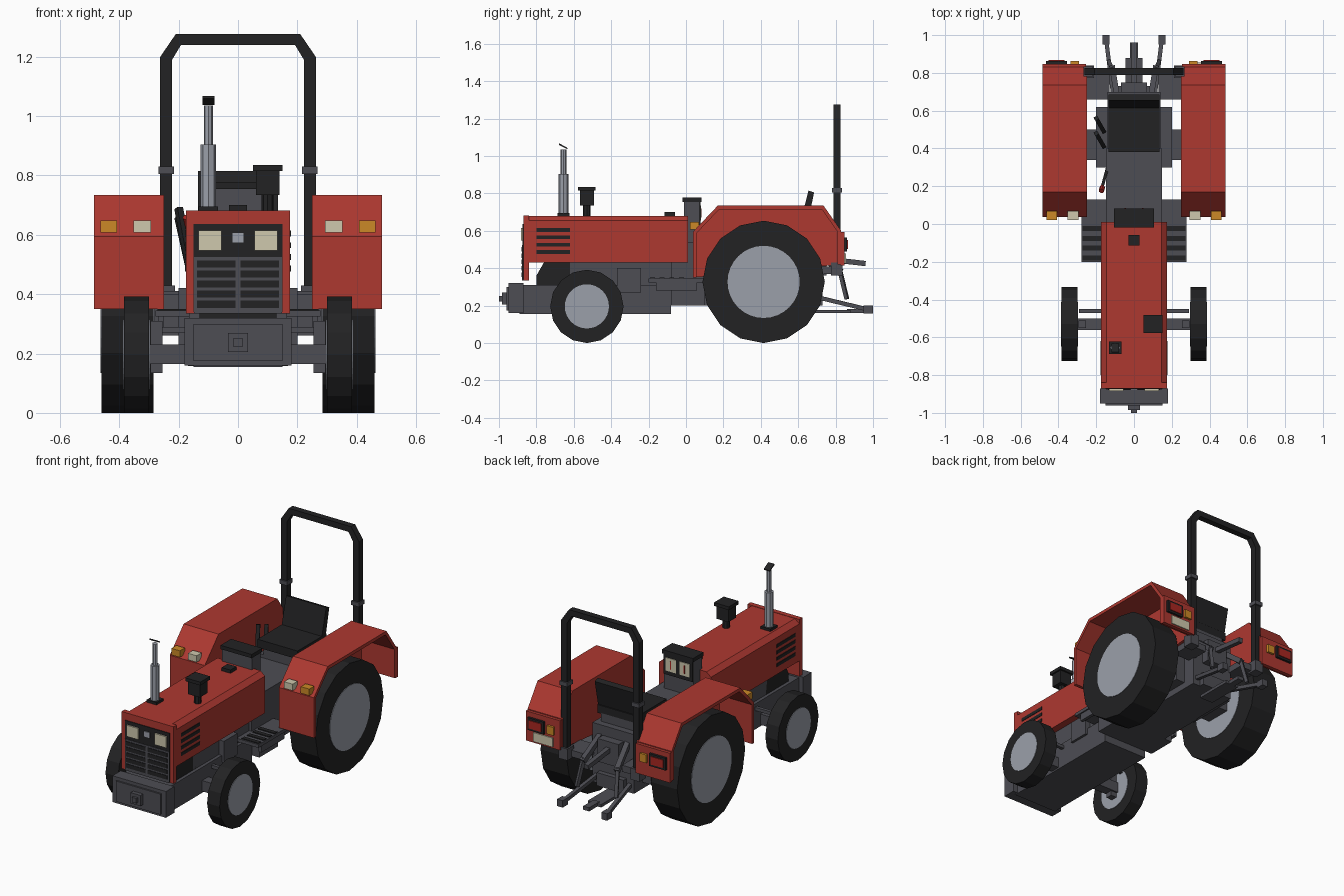
import bpy, bmesh, math
from mathutils import Vector

cube = bpy.data.objects.get("Cube")
if cube:
    bpy.data.objects.remove(cube)


def material(name, *rgb):
    m = bpy.data.materials.new(name)
    m.use_nodes = True
    m.diffuse_color = (*rgb, 1)
    m.node_tree.nodes["Principled BSDF"].inputs["Base Color"].default_value = (*rgb, 1)
    return m


RED = material("body red", .42, .04, .03)
GREY = material("chassis dark grey", .075, .075, .088)
BLACK = material("rubber black", .016, .016, .017)
SILVER = material("wheel silver", .33, .35, .4)
CREAM = material("lamp cream", .62, .58, .42)
ORANGE = material("indicator orange", .6, .25, .02)
LENS = material("tail lens red", .4, .02, .015)


def finish(name, bm, mat, mirror=False):
    bmesh.ops.recalc_face_normals(bm, faces=bm.faces)
    for side in ((1, -1) if mirror else (1,)):
        label = name if not mirror else name + ("_left" if side > 0 else "_right")
        me = bpy.data.meshes.new(label)
        if side < 0:
            bmesh.ops.scale(bm, vec=(-1, 1, 1), verts=bm.verts)
            bmesh.ops.reverse_faces(bm, faces=bm.faces)
        bm.to_mesh(me)
        me.materials.append(mat)
        bpy.context.collection.objects.link(bpy.data.objects.new(label, me))
    bm.free()


def prism(name, mat, points, place, a, b, mirror=False):
    """Extrude a closed outline from depth a to depth b; place maps (u, v, depth) to xyz."""
    bm = bmesh.new()
    face = bm.faces.new([bm.verts.new(place(u, v, a)) for u, v in points])
    new = bmesh.ops.extrude_face_region(bm, geom=[face])["geom"]
    shift = Vector(place(0, 0, b)) - Vector(place(0, 0, a))
    bmesh.ops.translate(bm, vec=shift, verts=[g for g in new if isinstance(g, bmesh.types.BMVert)])
    finish(name, bm, mat, mirror)


def side_on(u, v, d):
    return (d, u, v)


def front_on(u, v, d):
    return (u, d, v)


def box(name, mat, x, y, z, mirror=False):
    prism(name, mat, [(x[0], z[0]), (x[1], z[0]), (x[1], z[1]), (x[0], z[1])],
          front_on, y[0], y[1], mirror)


def rod(name, mat, a, b, r, r2=None, sides=4, mirror=False):
    """Bar between two points; four sides give a square bar of half width r."""
    a, b = Vector(a), Vector(b)
    k = math.sqrt(2) if sides == 4 else 1
    bm = bmesh.new()
    bmesh.ops.create_cone(bm, cap_ends=True, segments=sides, radius1=r * k,
                          radius2=(r2 or r) * k, depth=(b - a).length)
    if sides == 4:
        bmesh.ops.rotate(bm, matrix=Vector((1, 0)).to_3d().rotation_difference(
            Vector((1, 1, 0))).to_matrix(), verts=bm.verts)
    d = b - a
    turn = d.to_track_quat("Z", "Y").to_matrix()
    bmesh.ops.rotate(bm, matrix=turn, verts=bm.verts)
    bmesh.ops.translate(bm, vec=(a + b) / 2, verts=bm.verts)
    finish(name, bm, mat, mirror)


# Wheels: faceted tyres with silver discs
def wheel(name, y, radius, hub, x0, x1):
    rod(name + "_tyre", BLACK, (x0, y, radius), (x1, y, radius), radius, sides=16, mirror=True)
    rod(name + "_hub", SILVER, (x0 - .003, y, radius), (x1 + .003, y, radius), hub,
        sides=32, mirror=True)


wheel("rear_wheel", .415, .327, .193, .285, .46)
wheel("front_wheel", -.53, .196, .118, .3, .384)

# Chassis, engine and gearbox
box("front_chassis", GREY, (-.15, .15), (-.89, -.08), (.155, .31))
box("engine", GREY, (-.13, .13), (-.62, .02), (.28, .44))
box("engine_side_box", GREY, (.12, .165), (-.37, -.24), (.27, .4), True)
box("gearbox", GREY, (-.147, .147), (-.08, .4), (.2, .54))
box("rear_housing", GREY, (-.14, .14), (.4, .7), (.2, .56))
box("axle_center", GREY, (-.2, .2), (.3, .62), (.24, .42))
box("rear_axle", GREY, (-.29, .29), (.34, .5), (.26, .4))
prism("radiator_support", BLACK, [(-.8, .36), (-.76, .43), (-.6, .43), (-.58, .3), (-.8, .3)],
      side_on, -.13, .13)

# Front weight and tow block
box("front_weight", GREY, (-.18, .18), (-.95, -.87), (.16, .32))
box("weight_plate", GREY, (-.15, .15), (-.96, -.94), (.175, .3))
box("tow_block", GREY, (-.033, .033), (-.985, -.95), (.205, .27))
box("tow_pin", GREY, (-.015, .015), (-1, -.98), (.222, .252))

# Front axle and steering
box("front_axle", GREY, (-.3, .3), (-.56, -.5), (.165, .23))
box("kingpin", GREY, (.255, .295), (-.55, -.51), (.135, .31), True)
box("steering_rod", GREY, (.14, .29), (-.47, -.45), (.27, .29), True)

# Hood with chamfered shoulders
prism("hood", RED, [(-.175, .43), (.175, .43), (.175, .655), (.145, .68), (-.145, .68),
                    (-.175, .655)], front_on, -.85, .01)
box("hood_front_frame", RED, (-.175, .175), (-.87, -.84), (.335, .682))
for i in range(4):
    z = .487 + i * .039
    box("hood_vent", BLACK, (.17, .178), (-.8, -.62), (z - .01, z + .01), True)

# Grille and headlights
box("grille_panel", BLACK, (-.15, .15), (-.874, -.86), (.34, .637))
box("grille_bars", GREY, (-.148, .148), (-.877, -.87), (.335, .525))
for i in range(5):
    z = .366 + i * .034
    box("grille_slot", BLACK, (.008, .138), (-.88, -.87), (z - .012, z + .012), True)
box("headlight", CREAM, (.055, .133), (-.883, -.87), (.547, .615), True)
box("front_badge_plate", SILVER, (-.018, .018), (-.879, -.87), (.575, .607))

# Exhaust, air cleaner and filler cap
box("exhaust_base", BLACK, (-.133, -.067), (-.688, -.622), (.675, .695))
rod("exhaust_muffler", SILVER, (-.1, -.655, .69), (-.1, -.655, .905), .026, sides=8)
rod("exhaust_pipe", SILVER, (-.1, -.655, .9), (-.1, -.655, 1.035), .015, sides=8)
prism("exhaust_flap", BLACK, [(-.68, 1.06), (-.635, 1.037), (-.633, 1.043), (-.678, 1.068)],
      side_on, -.12, -.08)
rod("cleaner_stem", BLACK, (.1, -.53, .67), (.1, -.53, .75), .02, sides=8)
box("cleaner_body", BLACK, (.06, .14), (-.567, -.493), (.735, .815))
box("cleaner_cap", BLACK, (.05, .15), (-.577, -.483), (.815, .835))
box("filler_cap", BLACK, (-.03, .03), (-.115, -.058), (.675, .7))

# Dashboard with gauges facing the driver
box("dash_column", GREY, (-.1, .1), (-.01, .07), (.43, .76))
box("dash_top", BLACK, (-.105, .105), (-.018, .083), (.755, .778))
box("dash_face", BLACK, (-.098, .098), (.068, .077), (.63, .757))
box("gauge", CREAM, (.012, .08), (.075, .081), (.655, .735), True)
box("gauge_needle", LENS, (.043, .049), (.079, .084), (.67, .72), True)

# Footboards with dark treads
box("footboard", GREY, (.13, .278), (-.2, .13), (.325, .345), True)
box("footboard_support", GREY, (.13, .2), (-.08, .1), (.2, .33), True)
box("footboard_side", GREY, (.25, .27), (-.16, .06), (.28, .33), True)
for i in range(4):
    y = -.18 + i * .052
    box("footboard_tread", BLACK, (.16, .272), (y - .013, y + .013), (.342, .35), True)

# Seat
box("seat_base", GREY, (-.11, .11), (.4, .66), (.54, .61))
box("seat_cushion", BLACK, (-.135, .135), (.38, .66), (.605, .655))
prism("seat_back", BLACK, [(.61, .64), (.65, .64), (.685, .805), (.655, .815)],
      side_on, -.135, .135)

# Levers beside the seat
for i, y in enumerate((.44, .52)):
    rod("lever", BLACK, (-.16, y - .03, .48), (-.2, y + .04, .69 - i * .03), .011)
rod("gear_lever", BLACK, (-.14, .3, .5), (-.17, .19, .64), .008)
rod("gear_knob", LENS, (-.167, .195, .635), (-.173, .175, .66), .014, sides=8)

# Fenders: bent sheet over the wheel, inner wall and tail panel
outer = [(.037, .35), (.037, .595), (.17, .735), (.735, .735), (.83, .6), (.83, .42)]
inner = [(.81, .42), (.81, .595), (.726, .715), (.178, .715), (.057, .588), (.057, .35)]
prism("fender_sheet", RED, outer + inner, side_on, .25, .485, True)
prism("fender_wall", RED, outer, side_on, .25, .266, True)
box("tail_panel", RED, (.255, .485), (.825, .848), (.415, .595), True)

# Lamps on the fenders
box("front_indicator", ORANGE, (.407, .464), (.022, .07), (.608, .648), True)
box("front_side_lamp", CREAM, (.294, .352), (.022, .07), (.608, .648), True)
box("tail_lamp_frame", BLACK, (.355, .465), (.845, .862), (.49, .565), True)
box("tail_lens", LENS, (.368, .452), (.86, .867), (.503, .552), True)
box("rear_indicator", ORANGE, (.29, .335), (.845, .862), (.5, .55), True)
box("number_plate", CREAM, (.3, .43), (.846, .855), (.425, .48))

# Roll bar: one bent square hoop with collars and feet
arch = [(.262, .4), (.262, 1.2), (.21, 1.276)]
bore = [(.222, .4), (.222, 1.19), (.192, 1.24)]
flip = lambda pts: [(-x, z) for x, z in reversed(pts)]
prism("roll_bar", BLACK, arch + flip(arch) + [(-x, z) for x, z in bore] + bore[::-1],
      front_on, .788, .826)
box("roll_bar_collar", GREY, (.216, .268), (.78, .834), (.805, .83), True)
box("roll_bar_foot", GREY, (.212, .272), (.774, .838), (.36, .43), True)
box("roll_bar_bracket", GREY, (.13, .25), (.66, .8), (.37, .41), True)

# Rear hitch: drawbar, lower arms, lift arms and top link
box("drawbar", GREY, (-.045, .045), (.65, .88), (.16, .178))
box("drawbar_end", GREY, (-.02, .02), (.86, .96), (.16, .182))
rod("lower_arm", GREY, (.11, .68, .25), (.148, .98, .178), .011, mirror=True)
box("arm_end", GREY, (.13, .168), (.95, 1), (.158, .2), True)
rod("lift_arm", GREY, (.09, .68, .5), (.115, .83, .38), .015, mirror=True)
rod("lift_rod", GREY, (.115, .82, .4), (.132, .86, .235), .01, mirror=True)
rod("top_link", GREY, (0, .7, .455), (0, .96, .425), .014)
box("hitch_block", GREY, (-.07, .07), (.69, .75), (.36, .5))
box("lower_hitch_block", GREY, (-.09, .09), (.69, .73), (.2, .28))
